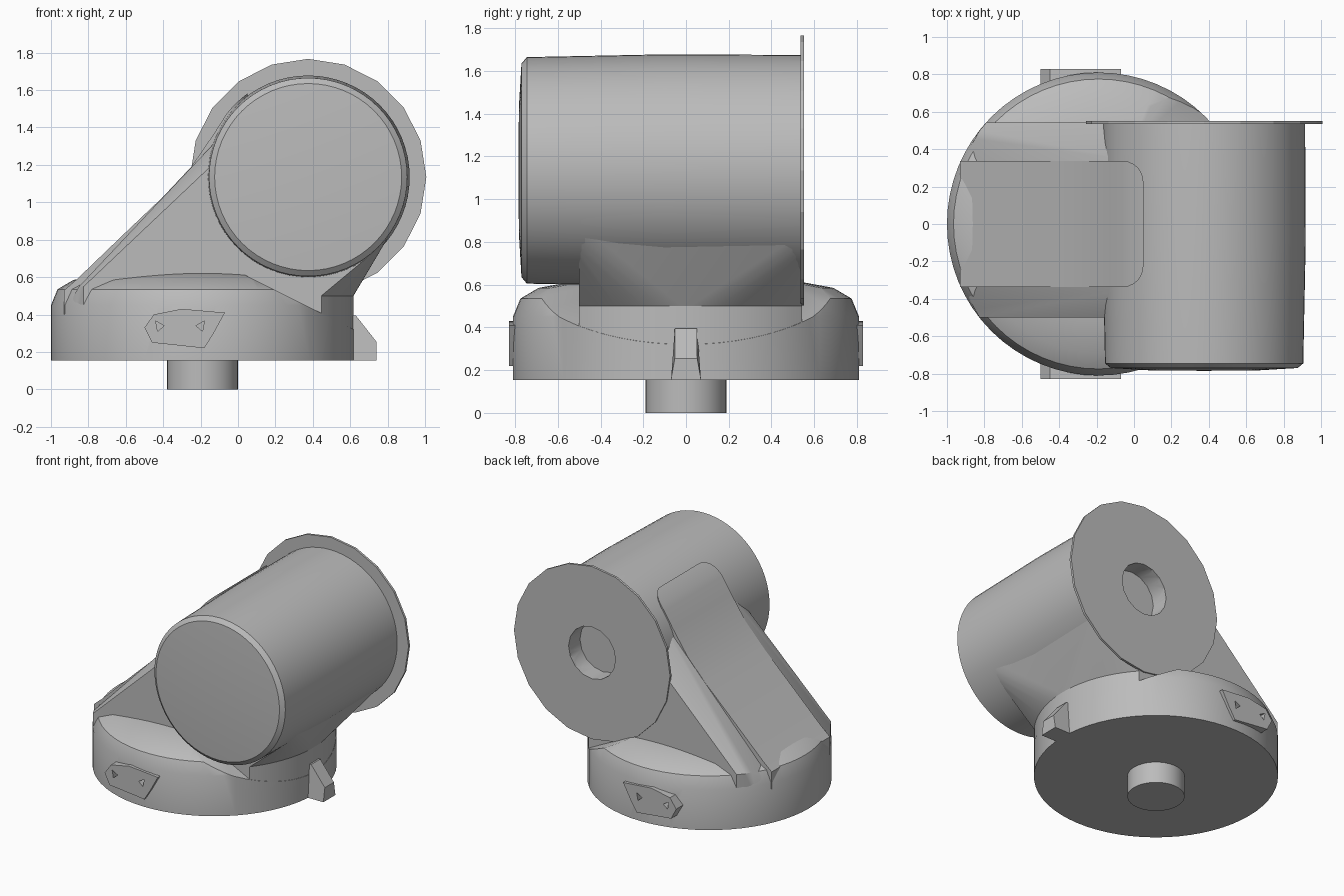
import bpy, bmesh
from math import pi, sin, cos, sqrt, radians
from mathutils import Matrix

if "Cube" in bpy.data.objects:
    bpy.data.objects.remove(bpy.data.objects["Cube"], do_unlink=True)

grey = bpy.data.materials.new("plain grey")
grey.use_nodes = True
grey.diffuse_color = (0.5, 0.5, 0.5, 1)
grey.node_tree.nodes["Principled BSDF"].inputs["Base Color"].default_value = (0.5, 0.5, 0.5, 1)

BASE_X, BASE_R = -0.19, 0.81
DRUM_X, DRUM_Z, DRUM_R = 0.375, 1.135, 0.54
Y_FRONT, Y_BACK = -0.5, 0.542
TO_Y = Matrix.Translation((DRUM_X, 0, DRUM_Z)) @ Matrix.Rotation(-pi / 2, 4, "X")


def shade(ob, angle):
    ob.data.shade_smooth()
    ob.data.set_sharp_from_angle(angle=radians(angle))


def finish(name, bm, angle=30):
    bmesh.ops.recalc_face_normals(bm, faces=bm.faces)
    mesh = bpy.data.meshes.new(name)
    bm.to_mesh(mesh)
    bm.free()
    mesh.materials.append(grey)
    ob = bpy.data.objects.new(name, mesh)
    bpy.context.collection.objects.link(ob)
    shade(ob, angle)
    return ob


def lathe(profile, sides, matrix):
    """Spin a (radius, height) profile around z, then place it."""
    bm = bmesh.new()
    verts = [bm.verts.new((r, 0, h)) for r, h in profile]
    edges = [bm.edges.new(pair) for pair in zip(verts, verts[1:])]
    bmesh.ops.spin(bm, geom=verts + edges, cent=(0, 0, 0), axis=(0, 0, 1),
                   angle=2 * pi, steps=sides, use_merge=True)
    bmesh.ops.remove_doubles(bm, verts=bm.verts, dist=1e-4)
    bm.transform(matrix)
    return bm


def thicken(bm, vec):
    """Extrude all faces along a vector into a closed solid."""
    new = bmesh.ops.extrude_face_region(bm, geom=bm.faces[:], use_keep_orig=True)["geom"]
    bmesh.ops.translate(bm, vec=vec, verts=[v for v in new if isinstance(v, bmesh.types.BMVert)])


def prism(points, matrix, depth):
    """Extrude a flat outline along its local z, then place it."""
    bm = bmesh.new()
    bm.faces.new([bm.verts.new((x, y, 0)) for x, y in points])
    thicken(bm, (0, 0, depth))
    bm.transform(matrix)
    return bm


def cut(targets, cutter, angle):
    """Subtract a helper solid from each target, then discard it."""
    cutter.hide_render = True
    for ob in targets:
        mod = ob.modifiers.new("cut", "BOOLEAN")
        mod.object, mod.operation, mod.solver = cutter, "DIFFERENCE", "EXACT"
        bpy.context.view_layer.objects.active = ob
        bpy.ops.object.modifier_apply(modifier=mod.name)
        shade(ob, angle)
    bpy.data.objects.remove(cutter, do_unlink=True)


# Round base with a domed shoulder, sloped away under the drum
bm = lathe([(0, 0.155), (BASE_R, 0.155), (BASE_R, 0.45), (0.775, 0.535), (0.69, 0.585),
            (0.5, 0.62), (0, 0.66)], 64, Matrix.Translation((BASE_X, 0, 0)))
geom = bm.verts[:] + bm.edges[:] + bm.faces[:]
bmesh.ops.bisect_plane(bm, geom=geom, plane_co=(0.1, 0, 0.58),
                       plane_no=(0.2, 0, 0.4), clear_outer=True)
bmesh.ops.holes_fill(bm, edges=[e for e in bm.edges if e.is_boundary])
base = finish("base", bm, 35)

# Shaft under the base
finish("bottom_shaft", lathe([(0, 0), (0.19, 0), (0.19, 0.2), (0, 0.2)], 32,
                             Matrix.Translation((BASE_X, 0, 0))))

# Drum lying along y, with a softly domed front cap
drum = finish("drum", lathe([(0, -0.785), (0.3, -0.782), (0.5, -0.77), (0.53, -0.745),
                             (0.543, -0.1), (DRUM_R, 0.538), (0, 0.538)], 64, TO_Y), 40)

# Thin many-sided flange at the back
flange = finish("back_flange", lathe([(0, 0.535), (0.632, 0.535), (0.632, 0.552), (0, 0.552)],
                                     20, TO_Y), 15)

# Stations across the neck, with the half width of the base at each
stations = []
for i in range(25):
    y = Y_FRONT + (Y_BACK - Y_FRONT) * i / 24
    stations.append((y, sqrt(BASE_R ** 2 - y * y) - 0.002))

# Upright foot filling the base wall below the drum
foot = [(-0.1, Y_FRONT)] + [(BASE_X + half, y) for y, half in stations] + [(-0.1, Y_BACK)]
finish("neck_foot", prism(foot, Matrix.Translation((0, 0, 0.16)), 0.37))

# Neck: skin stretched from the base outline up to the drum
bm = bmesh.new()
for y, half in stations:
    bm.verts.new((BASE_X - half, y, 0.3))
    bm.verts.new((max(BASE_X - half, -0.85), y, 0.55))
    for z in (0.5, 0.53):
        bm.verts.new((BASE_X + half, y, z))
for i in range(64):
    a = 2 * pi * i / 64
    for y, left_r in ((Y_FRONT, 0.4), (-0.335, 0.49), (0.335, 0.49), (Y_BACK, 0.4)):
        r = left_r if cos(a) < 0.2 else 0.533
        bm.verts.new((DRUM_X + r * cos(a), y, DRUM_Z + r * sin(a)))
bmesh.ops.convex_hull(bm, input=bm.verts)
bmesh.ops.delete(bm, geom=[v for v in bm.verts if not v.link_faces], context="VERTS")
bmesh.ops.dissolve_limit(bm, angle_limit=radians(0.5), verts=bm.verts, edges=bm.edges)
neck = finish("neck", bm, 30)

# Gently hollow panel down the neck, rounded where it meets the drum
bm = bmesh.new()
half_w, corner, tip = 0.337, 0.11, 0.05
spine = [(-0.93, 0.53), (-0.86, 0.59), (-0.6, 0.84), (-0.4, 1.03), (-0.25, 1.19), (-0.13, 1.365)]
rows = [(x, z, half_w) for x, z in spine]
for i in range(7):
    a = pi / 2 * i / 6
    x = tip - corner + corner * sin(a)
    z = DRUM_Z + sqrt(0.552 ** 2 - (x - DRUM_X) ** 2)
    rows.append((x, z, half_w - corner + corner * cos(a)))
pairs = [[bm.verts.new((x, s * w, z)) for s in (-1, 1)] for x, z, w in rows]
for (a, b), (c, d) in zip(pairs, pairs[1:]):
    bm.faces.new((a, b, d, c))
thicken(bm, (0, 0, -0.13))
finish("sloping_panel", bm)

# Round socket through the flange into the drum
socket = finish("socket_cutter", lathe([(0, 0.42), (0.19, 0.42), (0.19, 0.7), (0, 0.7)], 16, TO_Y))
cut([flange, neck, drum], socket, 30)
shade(flange, 15)

# Lugs on the front and back of the base, each with two small notches
lug = [(-0.5, 0.33), (-0.46, 0.25), (-0.18, 0.22), (-0.13, 0.3),
       (-0.07, 0.41), (-0.3, 0.43), (-0.45, 0.4)]
for name, sign in (("front", -1), ("back", 1)):
    def upright(y):
        # Maps an outline in x, z to a plane at this y, growing inwards
        return Matrix(((1, 0, 0, 0), (0, 0, -sign, sign * y), (0, 1, 0, 0), (0, 0, 0, 1)))
    bm = prism(lug, upright(0.828), 0.15)
    ob = finish(name + "_lug", bm, 20)
    for x, flip in ((-0.42, 1), (-0.2, -1)):
        tri = [(x - 0.02 * flip, 0.365), (x + 0.025 * flip, 0.34), (x - 0.01 * flip, 0.31)]
        cut([ob, base], finish("notch_cutter", prism(tri, upright(0.9), 0.13)), 35)

# Pointer fin on the left of the base
fin = [(0.55, 0.155), (0.74, 0.155), (0.74, 0.255), (0.63, 0.395), (0.55, 0.395)]
bm = prism(fin, Matrix.Translation((0, 0.07, 0)) @ Matrix.Rotation(pi / 2, 4, "X"), 0.14)
for v in bm.verts:
    if v.co.z > 0.2:
        v.co.y *= 0.75
finish("pointer_fin", bm, 20)
